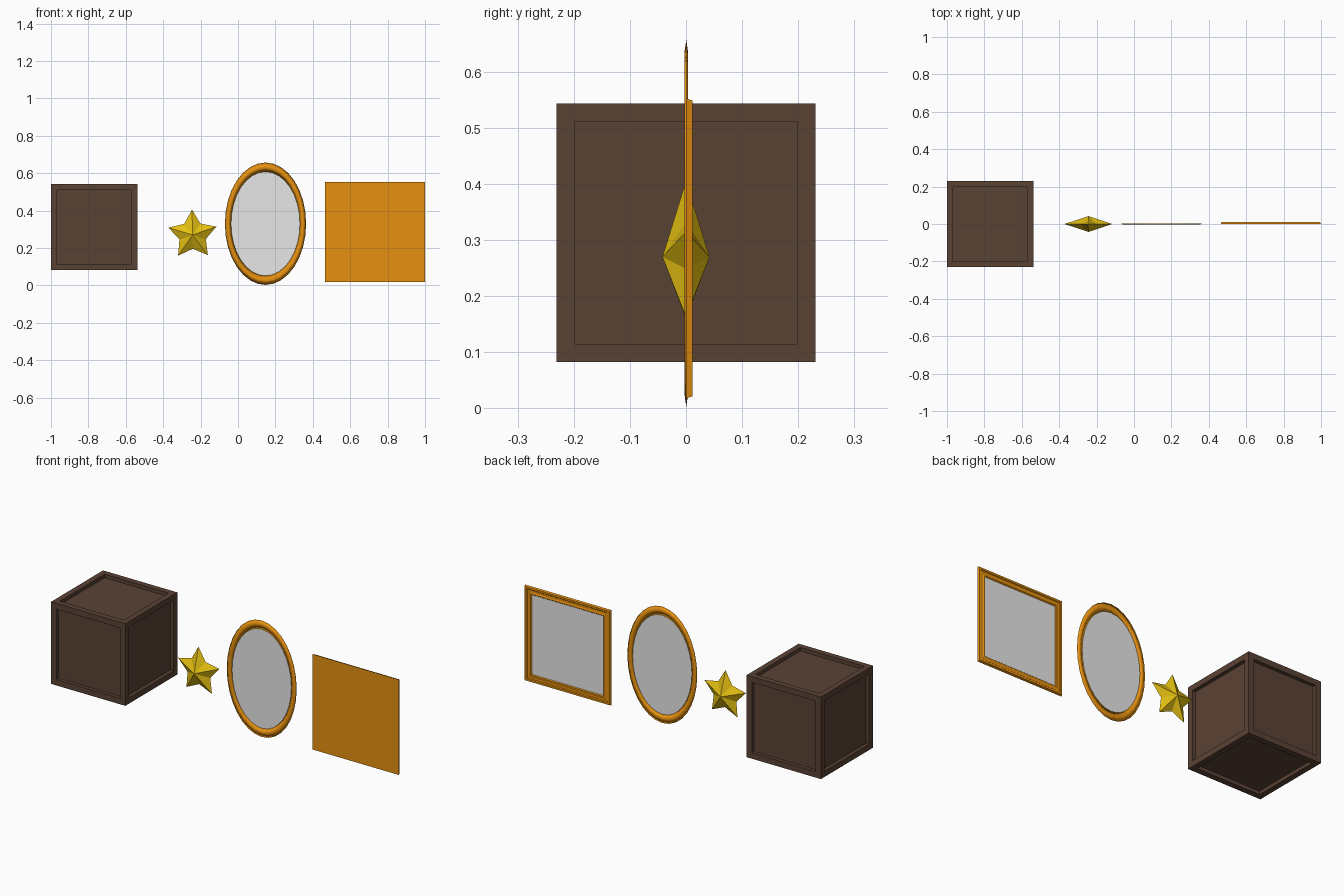
import bpy, bmesh, math

if "Cube" in bpy.data.objects:
    bpy.data.objects.remove(bpy.data.objects["Cube"])


def material(name, rgb):
    m = bpy.data.materials.new(name)
    m.diffuse_color = (*rgb, 1)
    m.use_nodes = True
    m.node_tree.nodes["Principled BSDF"].inputs["Base Color"].default_value = m.diffuse_color
    return m


BROWN = material("dark_brown_wood", (0.102, 0.054, 0.035))
GOLD = material("star_yellow", (0.79, 0.53, 0.006))
ORANGE = material("orange_frame", (0.79, 0.28, 0.005))
GLASS = material("mirror_grey", (0.8, 0.8, 0.8))


def finish(bm, name, mat, smooth=False):
    bmesh.ops.recalc_face_normals(bm, faces=bm.faces[:])
    for f in bm.faces:
        f.smooth = smooth
    me = bpy.data.meshes.new(name)
    bm.to_mesh(me)
    bm.free()
    me.materials.append(mat)
    ob = bpy.data.objects.new(name, me)
    bpy.context.collection.objects.link(ob)
    return ob


def loft(bm, rings, closed=False):
    """Bridge successive rings of equal length with quads."""
    vs = [[bm.verts.new(p) for p in r] for r in rings]
    n = len(vs[0])
    pairs = list(zip(vs, vs[1:])) + ([(vs[-1], vs[0])] if closed else [])
    for a, b in pairs:
        for i in range(n):
            j = (i + 1) % n
            bm.faces.new((a[i], a[j], b[j], b[i]))
    return vs


def oval(cx, cz, rx, rz, y, n=32):
    return [(cx + rx * math.sin(2 * math.pi * i / n), y,
             cz + rz * math.cos(2 * math.pi * i / n)) for i in range(n)]


def square(cx, cz, h, y):
    return [(cx + sx * h, y, cz + sz * h)
            for sx, sz in ((-1, -1), (1, -1), (1, 1), (-1, 1))]


# Crate: cube with a recessed panel on all six sides
bm = bmesh.new()
bmesh.ops.create_cube(bm, size=0.461)
bmesh.ops.translate(bm, verts=bm.verts[:], vec=(-0.769, 0, 0.313))
panels = bm.faces[:]
bmesh.ops.inset_individual(bm, faces=panels, thickness=0.046, depth=0)
for f in bmesh.ops.extrude_discrete_faces(bm, faces=panels)["faces"]:
    f.normal_update()
    bmesh.ops.translate(bm, verts=f.verts[:], vec=f.normal * -0.02)
finish(bm, "crate", BROWN)

# Star: five points with a raised centre on both sides
bm = bmesh.new()
sx, sz = -0.243, 0.27
rim = []
for i in range(10):
    a = math.pi * i / 5 - 0.02
    r = 0.135 if i % 2 == 0 else 0.074
    rim.append(bm.verts.new((sx + r * math.sin(a), 0, sz + r * math.cos(a))))
for y in (-0.042, 0.042):
    apex = bm.verts.new((sx, y, sz))
    for i in range(10):
        bm.faces.new((rim[i], rim[(i + 1) % 10], apex))
finish(bm, "star", GOLD)

# Oval mirror: thin rounded rim around a glass disc
ox, oz = 0.147, 0.33
bm = bmesh.new()
profile = [(0.217, 0.327, 0.0005), (0.201, 0.303, -0.003),
           (0.184, 0.278, 0.0005), (0.201, 0.303, 0.004)]
loft(bm, [oval(ox, oz, rx, rz, y) for rx, rz, y in profile], closed=True)
finish(bm, "oval_frame", ORANGE, smooth=True)

bm = bmesh.new()
bm.faces.new([bm.verts.new(p) for p in oval(ox, oz, 0.186, 0.281, 0.0005)])
finish(bm, "oval_glass", GLASS)

# Square mirror facing the back: flat board with a stepped moulding
qx, qz, half = 0.7315, 0.285, 0.2675
bm = bmesh.new()
steps = [(0, 0), (0.004, 0.0115), (0.014, 0.0115), (0.018, 0.007),
         (0.03, 0.007), (0.034, 0.009), (0.04, 0.009), (0.045, 0.003)]
rings = loft(bm, [square(qx, qz, half - d, y) for d, y in steps])
bm.faces.new(rings[0])
bm.faces.new(rings[-1])
finish(bm, "square_frame", ORANGE)

bm = bmesh.new()
bm.faces.new([bm.verts.new(p) for p in reversed(square(qx, qz, half - 0.044, 0.004))])
finish(bm, "square_glass", GLASS)
